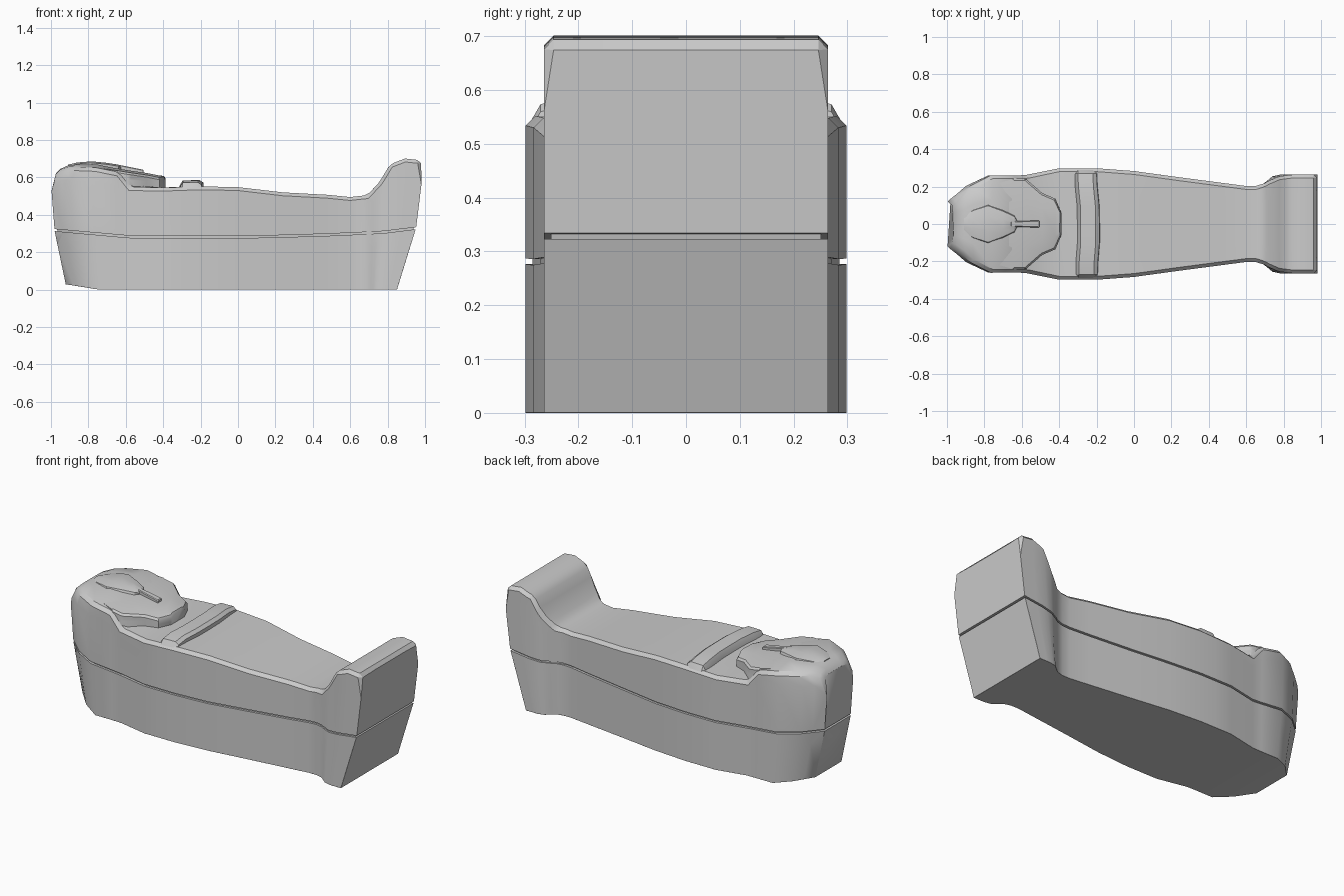
import bpy, bmesh, math

if "Cube" in bpy.data.objects:
    bpy.data.objects.remove(bpy.data.objects["Cube"])


def lerp(table, v):
    """Piecewise-linear lookup in (key, value) pairs."""
    if v <= table[0][0]:
        return table[0][1]
    for (a, p), (b, q) in zip(table, table[1:]):
        if v <= b:
            return p + (q - p) * (v - a) / (b - a)
    return table[-1][1]


# plan half-width, seam height, lid edge height, lid crown along x
WIDTH = [(-1, .12), (-.9, .205), (-.78, .26), (-.58, .26), (-.4, .298), (-.2, .298), (0, .283),
         (.24, .25), (.6, .203), (.67, .203), (.72, .23), (.78, .255), (.86, .264), (1, .264)]
SEAM = [(-1, .318), (-.58, .282), (0, .28), (.4, .289), (.8, .307), (1, .328)]
TOP = [(-1, .635), (-.95, .655), (-.78, .65), (-.64, .625), (-.575, .548), (-.4, .545), (-.2, .552),
       (0, .548), (.24, .52), (.48, .507), (.6, .495), (.69, .505), (.75, .565), (.82, .67),
       (.91, .701), (1, .692)]
CROWN = [(-1, .005), (-.85, .02), (-.64, .02), (-.55, .005), (-.3, 0), (1, 0)]
# slope of both ends with height
HEAD_END = [(0, -.915), (.31, -.98), (.57, -1.0), (.61, -.985), (.66, -.95)]
FOOT_END = [(0, .85), (.33, .952), (.6, .992), (.7, .975)]
XS = [-1, -.95, -.9, -.78, -.64, -.575, -.4, -.3, -.2, 0, .24, .48, .6, .65, .69, .72, .75, .78,
      .82, .86, .91, 1]


def warp(x, y, z):
    if x < -.6:
        x = -.6 + (x + .6) * (lerp(HEAD_END, z) + .6) / -.4
    elif x > .7:
        x = .7 + (x - .7) * (lerp(FOOT_END, z) - .7) / .3
    return x, y, z


def loft(name, sections, bevel=0.0, keep=lambda c: True, angle=35):
    """Skin a row of equal-length closed loops, cap it, bevel its sharp edges."""
    bm = bmesh.new()
    rings = [[bm.verts.new(p) for p in s] for s in sections]
    n = len(rings[0])
    for a, b in zip(rings, rings[1:]):
        for i in range(n):
            j = (i + 1) % n
            bm.faces.new((a[i], a[j], b[j], b[i]))
    bm.faces.new(rings[0][::-1])
    bm.faces.new(rings[-1])
    bmesh.ops.recalc_face_normals(bm, faces=bm.faces[:])
    if bevel:
        sharp = [e for e in bm.edges if e.calc_face_angle(0) > math.radians(angle)
                 and all(keep(v.co) for v in e.verts)]
        bmesh.ops.bevel(bm, geom=sharp, offset=bevel, segments=1, affect='EDGES',
                        profile=.5, clamp_overlap=True)
    me = bpy.data.meshes.new(name)
    bm.to_mesh(me)
    bm.free()
    ob = bpy.data.objects.new(name, me)
    bpy.context.collection.objects.link(ob)
    bpy.ops.object.select_all(action='DESELECT')
    ob.select_set(True)
    bpy.context.view_layer.objects.active = ob
    bpy.ops.object.shade_smooth_by_angle(angle=math.radians(30))
    return ob


def slab(x, w, zb, zt, crown=0, side=.07):
    """Cross-section with straight sides and a gently crowned top."""
    half = [(w, zb), (w, zt - side), (w, zt), (w * .5, zt + crown)]
    return [(x, y, z) for y, z in half] + [(x, -y, z) for y, z in half[::-1]]


def warped(sections):
    return [[warp(*p) for p in s] for s in sections]


# trough, lid and the recessed strip between them
off_seam = lambda c: abs(c.z - lerp(SEAM, c.x)) > .04
loft("coffin_base", warped([slab(x, lerp(WIDTH, x), max(0, (-x - .78) * .13), lerp(SEAM, x) - .005)
                            for x in XS]), .017, off_seam)
loft("coffin_lid", warped([slab(x, lerp(WIDTH, x), lerp(SEAM, x) + .006, lerp(TOP, x), lerp(CROWN, x))
                           for x in XS]), .018, off_seam)
loft("seam_strip", warped([slab(x * .985, lerp(WIDTH, x) - .013, lerp(SEAM, x) - .03,
                                lerp(SEAM, x) + .03, 0, .03) for x in XS]))

# headdress falling onto the chest
HEADDRESS = [(-.72, .22, .648), (-.64, .243, .635), (-.58, .243, .625), (-.49, .165, .612),
             (-.42, .135, .598), (-.388, .06, .594)]
loft("headdress", [slab(x, w, .5, z, .012, .03) for x, w, z in HEADDRESS], .01,
     lambda c: c.z > .58 and c.x > -.7)

# face relief
FACE = [(-.91, .055, .668), (-.86, .09, .68), (-.78, .122, .686), (-.7, .085, .678), (-.64, .05, .668),
        (-.625, .02, .66)]
loft("face", [[(x, w, .63), (x, w * .8, z - .008), (x, w * .3, z), (x, -w * .3, z),
               (x, -w * .8, z - .008), (x, -w, .63)] for x, w, z in FACE])

# beard
loft("beard", [[(x, w, .6), (x, w, z), (x, -w, z), (x, -w, .6)]
               for x, w, z in [(-.66, .014, .672), (-.505, .019, .641)]], .004)

# folded arm band across the chest
ARM = [(-.07, .5), (-.062, .555), (-.045, .584), (.035, .586), (.055, .572), (.062, .5)]
BAND = [(-.292, -.255, -.05), (-.27, -.25, -.012), (-.2, -.248, -.002), (-.1, -.24, 0), (0, -.24, 0),
        (.1, -.242, 0), (.2, -.252, -.002), (.27, -.255, -.012), (.292, -.255, -.05)]
loft("arm_band", [[(cx + dx, y, z + dz) for dx, z in ARM] for y, cx, dz in BAND])
